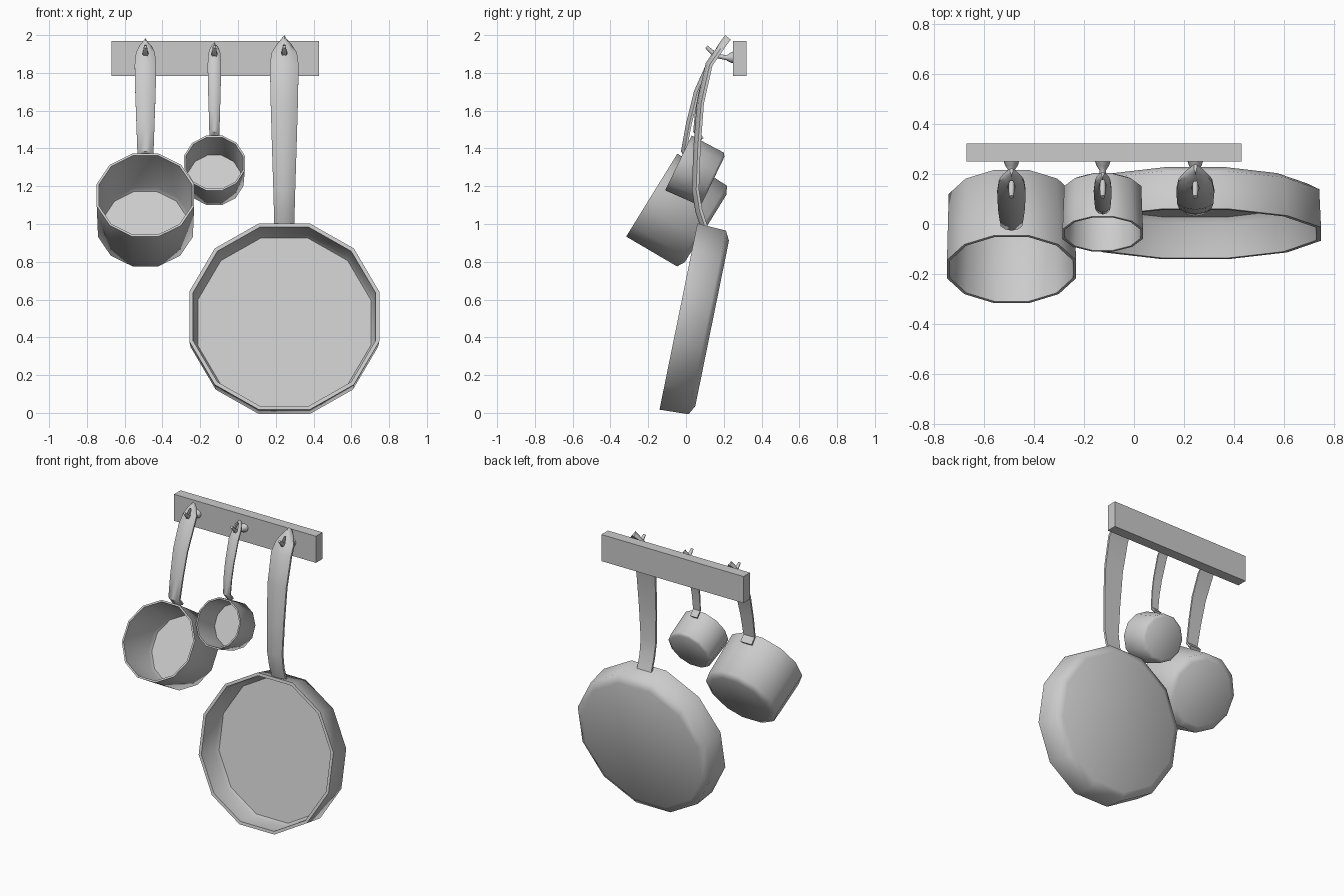
import bpy, bmesh, math
from mathutils import Vector, Matrix

if "Cube" in bpy.data.objects:
    bpy.data.objects.remove(bpy.data.objects["Cube"])

COS = math.cos(math.pi / 12)


def make_object(name, bm, angle=None):
    bmesh.ops.recalc_face_normals(bm, faces=bm.faces[:])
    me = bpy.data.meshes.new(name)
    bm.to_mesh(me)
    bm.free()
    ob = bpy.data.objects.new(name, me)
    bpy.context.collection.objects.link(ob)
    if angle:
        bpy.ops.object.select_all(action='DESELECT')
        ob.select_set(True)
        bpy.context.view_layer.objects.active = ob
        bpy.ops.object.shade_smooth_by_angle(angle=math.radians(angle))
    return ob


def loft(bm, rings):
    """Skin closed rings of points and cap both ends."""
    rows = [[bm.verts.new(p) for p in ring] for ring in rings]
    n = len(rows[0])
    for a, b in zip(rows, rows[1:]):
        for i in range(n):
            bm.faces.new((a[i], a[(i + 1) % n], b[(i + 1) % n], b[i]))
    bm.faces.new(rows[0])
    bm.faces.new(rows[-1])


def path_frames(pts):
    """Front-facing normals along a path in the yz plane."""
    out = []
    for i in range(len(pts)):
        a, b = pts[max(i - 1, 0)], pts[min(i + 1, len(pts) - 1)]
        t = Vector((0, b[0] - a[0], b[1] - a[1])).normalized()
        out.append(Vector((0, -t.z, t.y)))
    return out


def vessel(name, centre, tilt, r, depth, wall, cham):
    """12-sided hollow vessel, rim facing front, tilted forward."""
    prof = [(r - cham - wall * .5, depth - wall), (r - wall - .012, depth - cham - wall * .5),
            (r - wall, 0), (r, 0), (r - .007, depth - cham * .75), (r - cham * 1.6, depth)]
    u = Vector((0, math.sin(tilt), math.cos(tilt)))
    n = Vector((0, math.cos(tilt), -math.sin(tilt)))
    rings = []
    for rad, d in prof:
        ring = []
        for i in range(12):
            a = math.radians(15 + 30 * i)
            ring.append(Vector(centre) + Vector((math.cos(a) * rad / COS, 0, 0))
                        + u * (math.sin(a) * rad / COS) + n * d)
        rings.append(ring)
    bm = bmesh.new()
    loft(bm, rings)
    return make_object(name, bm, 62)


def handle(name, x, path, thick):
    """Flat-backed, round-fronted bar; path holds (y, z, half width)."""
    section = [(-1, -.5), (-1, -.1), (-.6, .3), (0, .5), (.6, .3), (1, -.1), (1, -.5)]
    rings = [[Vector((x + sx * w, y, z)) + n * (sy * thick) for sx, sy in section]
             for (y, z, w), n in zip(path, path_frames(path))]
    bm = bmesh.new()
    loft(bm, rings)
    ob = make_object(name, bm, 40)
    # teardrop hanging hole
    bm = bmesh.new()
    outline = [(-.016, -.008), (-.01, -.022), (.01, -.022), (.016, -.008), (.005, .045), (-.005, .045)]
    n, t = Vector((0, -.82, .57)), Vector((0, .57, .82))
    c = Vector((x, .158, 1.903))
    loft(bm, [[c + Vector((a, 0, 0)) + t * b + n * s for a, b in outline] for s in (-.05, .05)])
    cutter = make_object(name + "_hole_cutter", bm)
    cutter.hide_render = True
    cutter.hide_set(True)
    mod = ob.modifiers.new("hanging_hole", 'BOOLEAN')
    mod.operation = 'DIFFERENCE'
    mod.object = cutter
    mod.solver = 'EXACT'


def hook(name, x):
    """Tapered peg that bends upward at the tip."""
    path = [(.255, 1.882, .032), (.235, 1.88, .026), (.215, 1.88, .013),
            (.165, 1.89, .012), (.135, 1.912, .012), (.108, 1.938, .009)]
    rings = []
    for (y, z, r), n in zip(path, path_frames(path)):
        rings.append([Vector((x + math.cos(k * math.pi / 4) * r, y, z)) + n * (math.sin(k * math.pi / 4) * r)
                      for k in range(8)])
    bm = bmesh.new()
    loft(bm, rings)
    make_object(name, bm, 50)


# wall rail
bm = bmesh.new()
bmesh.ops.create_cube(bm, size=1, matrix=Matrix.Translation((-.12, .285, 1.877))
                      @ Matrix.Diagonal((1.1, .072, .186, 1)))
make_object("wall_rail", bm)

# pans
vessel("frying_pan", (.245, -.04, .51), math.radians(11.5), .503, .182, .02, .035)
vessel("saucepan", (-.49, -.181, 1.153), math.radians(31.7), .258, .335, .012, .03)
vessel("small_saucepan", (-.125, -.04, 1.323), math.radians(25.8), .161, .205, .01, .016)

# handles
handle("frying_pan_handle", .245,
       [(.097, .982, .055), (.068, 1.07, .055), (.05, 1.18, .058), (.058, 1.4, .065), (.076, 1.64, .072),
        (.122, 1.845, .076), (.166, 1.91, .067), (.197, 1.955, .038), (.222, 1.988, .006)], .038)
handle("saucepan_handle", -.49,
       [(.025, 1.338, .043), (-.012, 1.385, .043), (.015, 1.53, .048), (.057, 1.7, .054),
        (.122, 1.845, .057), (.166, 1.91, .05), (.187, 1.945, .033), (.21, 1.973, .006)], .03)
handle("small_saucepan_handle", -.125,
       [(.085, 1.448, .027), (.05, 1.49, .027), (.06, 1.6, .03), (.08, 1.7, .033),
        (.125, 1.845, .036), (.166, 1.91, .031), (.183, 1.935, .022), (.197, 1.955, .005)], .024)

# hooks
for label, x in (("frying_pan", .245), ("saucepan", -.49), ("small_saucepan", -.125)):
    hook(label + "_hook", x)
